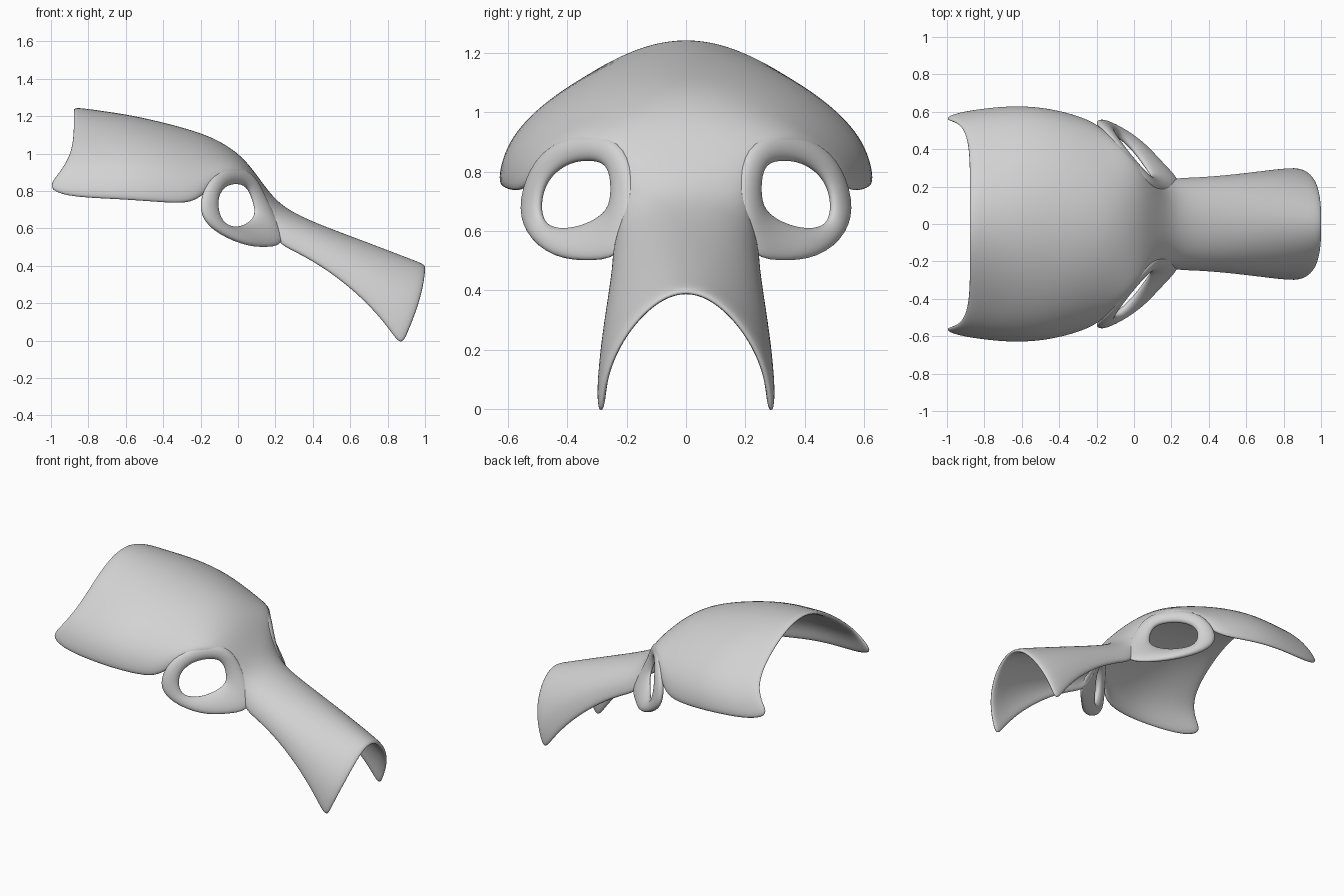
import bpy, bmesh
from math import sin, cos, pi
from mathutils import Vector

cube = bpy.data.objects.get("Cube")
if cube:
    bpy.data.objects.remove(cube)

GREY = (0.65, 0.65, 0.65, 1)
grey = bpy.data.materials.new("plain_grey")
grey.use_nodes = True
grey.diffuse_color = GREY
grey.node_tree.nodes["Principled BSDF"].inputs["Base Color"].default_value = GREY


def loft(name, rows, closed=False):
    """Skin a list of point rows with quads; closed wraps both ways."""
    bm = bmesh.new()
    grid = [[bm.verts.new(p) for p in row] for row in rows]
    n, m = len(grid), len(grid[0])
    for i in range(n if closed else n - 1):
        for j in range(m if closed else m - 1):
            a, b = grid[i], grid[(i + 1) % n]
            k = (j + 1) % m
            bm.faces.new((a[j], b[j], b[k], a[k]))
    if closed:
        bmesh.ops.recalc_face_normals(bm, faces=bm.faces)
    for f in bm.faces:
        f.smooth = True
    mesh = bpy.data.meshes.new(name)
    bm.to_mesh(mesh)
    bm.free()
    mesh.materials.append(grey)
    obj = bpy.data.objects.new(name, mesh)
    bpy.context.collection.objects.link(obj)
    return obj


def subdivide(obj):
    sub = obj.modifiers.new("smooth", 'SUBSURF')
    sub.levels = sub.render_levels = 2


# Mask shell: arches as (ridge x, ridge z, edge x, edge y, edge z, gable)
ARCHES = [
    (-.88, 1.255, -1.03, .575, .82, .12),
    (-.78, 1.24, -.93, .61, .77, .09),
    (-.60, 1.215, -.68, .64, .758, .055),
    (-.42, 1.175, -.48, .63, .745, .035),
    (-.27, 1.135, -.30, .585, .73, .03),
    (-.15, 1.095, -.20, .54, .75, .05),
    (-.05, 1.04, -.10, .445, .86, .07),
    (.03, .975, 0, .34, .905, .08),
    (.09, .90, .07, .25, .865, .05),
    (.14, .83, .12, .21, .78, 0),
    (.20, .755, .16, .215, .64, 0),
    (.27, .70, .21, .25, .52, 0),
    (.38, .645, .30, .25, .48, 0),
    (.52, .59, .48, .262, .38, 0),
    (.75, .505, .68, .287, .215, .02),
    (.92, .44, .81, .303, .06, .035),
    (1.01, .408, .875, .303, -.04, .045),
]
HALF = 8
rows = []
for xa, za, xe, ye, ze, gable in ARCHES:
    bend = 2.5 if xa < -.5 else 1.5
    row = []
    for j in range(-HALF, HALF + 1):
        angle = j / HALF * pi / 2
        drop = 1 - cos(angle)
        fall = drop + gable * sin(2 * angle) ** 2
        row.append((xa + (xe - xa) * drop ** bend, ye * sin(angle), za + (ze - za) * fall))
    rows.append(row)
shell = loft("mask_shell", rows)
solid = shell.modifiers.new("thickness", 'SOLIDIFY')
solid.thickness = 0.03
solid.offset = -1
subdivide(shell)

# Eye rims: hole and outer outlines in (y, z), laid on a slanted, flared plane
HOLE = [(.25, .74), (.26, .83), (.34, .84), (.41, .825), (.475, .77),
        (.495, .69), (.48, .62), (.41, .605), (.33, .625), (.26, .67)]
OUTER = [(.165, .74), (.20, .89), (.30, .935), (.41, .915), (.51, .85),
         (.565, .70), (.545, .59), (.45, .505), (.31, .495), (.20, .515)]
BULGE = [.025, .03, .03, .03, .03, .03, .03, .03, .03, .025]
NORMAL = Vector((1, .84, .25)).normalized()


def on_plane(y, z):
    flare = max(0, .62 - z) * (.5 + 8 * max(0, .25 - y)) - .7 * max(0, y - .5)
    return Vector((.3 - .84 * y - .25 * (z - .72) + flare, y, z))


rows = []
for inner, outer, bulge in zip(HOLE, OUTER, BULGE):
    a, b = on_plane(*inner), on_plane(*outer)
    row = []
    for k in range(8):
        t = 2 * pi * k / 8
        row.append(a.lerp(b, .5 - .54 * cos(t)) + NORMAL * bulge * sin(t))
    rows.append(row)
rims = loft("eye_rims", rows, closed=True)
mirror = rims.modifiers.new("both_sides", 'MIRROR')
mirror.use_axis = (False, True, False)
mirror.use_mirror_merge = False
subdivide(rims)
